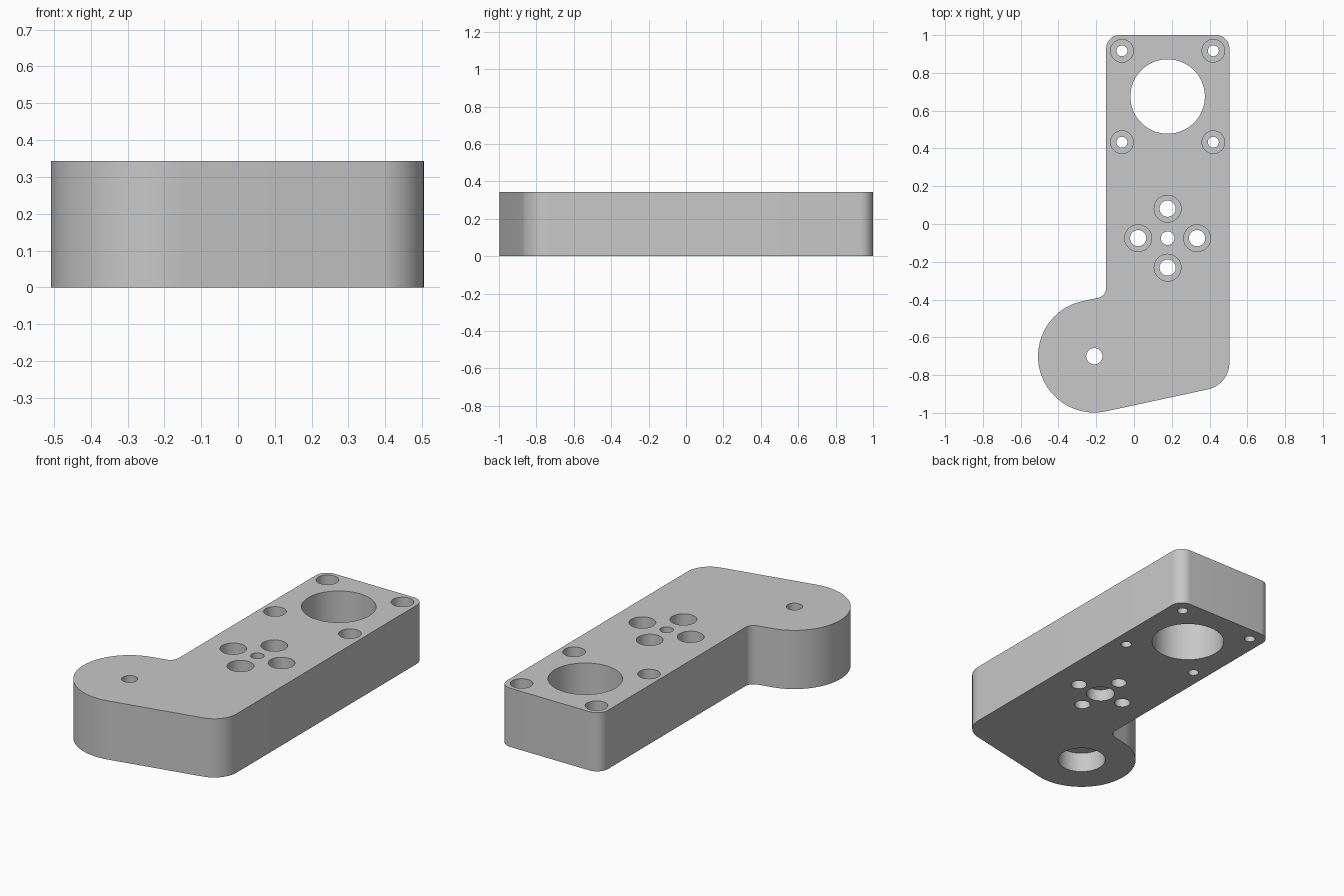
import bpy, bmesh, math
from mathutils import Vector

cube = bpy.data.objects.get("Cube")
if cube:
    bpy.data.objects.remove(cube, do_unlink=True)

HEIGHT = 0.343

grey = bpy.data.materials.new("plain grey")
grey.use_nodes = True
colour = (0.58, 0.58, 0.58, 1)
grey.diffuse_color = colour
grey.node_tree.nodes["Principled BSDF"].inputs["Base Color"].default_value = colour


def fillet(prev, corner, nxt, radius, steps=12):
    """Points of an arc that rounds one corner of the outline."""
    a, c, b = Vector(prev), Vector(corner), Vector(nxt)
    u, v = (a - c).normalized(), (b - c).normalized()
    half = u.angle(v) / 2
    start = c + u * radius / math.tan(half)
    end = c + v * radius / math.tan(half)
    centre = c + (u + v).normalized() * radius / math.sin(half)
    p, q = start - centre, end - centre
    sweep = p.angle(q)
    return [centre + (p * math.sin(sweep * (1 - t)) + q * math.sin(sweep * t)) / math.sin(sweep)
            for t in (i / steps for i in range(steps + 1))]


def make_object(name, bm):
    bmesh.ops.recalc_face_normals(bm, faces=bm.faces)
    mesh = bpy.data.meshes.new(name)
    bm.to_mesh(mesh)
    bm.free()
    mesh.materials.append(grey)
    obj = bpy.data.objects.new(name, mesh)
    bpy.context.collection.objects.link(obj)
    return obj


# Outline: a straight arm with a round pivot lobe joined by two parallel tangents
LEFT, RIGHT, BACK = -0.147, 0.505, 1.0
pivot, lobe_r = Vector((-0.21, -0.70)), 0.298
tilt = math.atan(0.215)
across = Vector((-math.sin(tilt), math.cos(tilt)))
upper, lower = pivot + across * lobe_r, pivot - across * lobe_r


def on_line(point, x):
    return Vector((x, point.y + (x - point.x) * math.tan(tilt)))


inner, outer = on_line(upper, LEFT), on_line(lower, RIGHT)
back_left, back_right = Vector((LEFT, BACK)), Vector((RIGHT, BACK))
outline = [pivot + lobe_r * Vector((math.cos(a), math.sin(a)))
           for a in (tilt + math.pi / 2 + math.pi * i / 48 for i in range(49))]
outline += fillet(lower, outer, back_right, 0.145)
outline += fillet(outer, back_right, back_left, 0.07)
outline += fillet(back_right, back_left, inner, 0.07)
outline += fillet(back_left, inner, upper, 0.055)

bm = bmesh.new()
base = bm.faces.new([bm.verts.new((p.x, p.y, 0)) for p in outline])
top = bmesh.ops.extrude_face_region(bm, geom=[base], use_keep_orig=True)
bmesh.ops.translate(bm, vec=(0, 0, HEIGHT),
                    verts=[g for g in top["geom"] if isinstance(g, bmesh.types.BMVert)])
bracket = make_object("bracket_body", bm)


# Stepped holes: lower radius up to the step height, upper radius above it
def add_hole(bm, x, y, low_r, high_r=None, step=0.1, sides=48):
    profile = [(low_r, -0.1)]
    if high_r:
        profile += [(low_r, step), (high_r, step)]
    profile.append((high_r or low_r, HEIGHT + 0.1))
    rings = [[bm.verts.new((x + r * math.cos(math.tau * i / sides),
                            y + r * math.sin(math.tau * i / sides), z))
              for i in range(sides)] for r, z in profile]
    for a, b in zip(rings, rings[1:]):
        for i in range(sides):
            j = (i + 1) % sides
            bm.faces.new((a[i], a[j], b[j], b[i]))
    bm.faces.new(rings[0][::-1])
    bm.faces.new(rings[-1])


bm = bmesh.new()
arm_x, motor_y, cross_y = 0.178, 0.675, -0.075
# Large bore with four counterbored screws around it
add_hole(bm, arm_x, motor_y, 0.197, sides=96)
for sx in (-1, 1):
    for sy in (-1, 1):
        add_hole(bm, arm_x + sx * 0.242, motor_y + sy * 0.242, 0.029, 0.06)
# Cross of four counterbored screws around a small stepped hole
for dx, dy in ((1, 0), (-1, 0), (0, 1), (0, -1)):
    add_hole(bm, arm_x + dx * 0.156, cross_y + dy * 0.156, 0.043, 0.071)
add_hole(bm, arm_x, cross_y, 0.077, 0.036, step=0.07)
# Pivot hole with a wide seat underneath
add_hole(bm, pivot.x, pivot.y, 0.13, 0.043, step=0.117)
cutter = make_object("hole_cutter", bm)
cutter.hide_render = True

cut = bracket.modifiers.new("holes", 'BOOLEAN')
cut.operation = 'DIFFERENCE'
cut.solver = 'EXACT'
cut.object = cutter
bpy.ops.object.select_all(action='DESELECT')
bracket.select_set(True)
bpy.context.view_layer.objects.active = bracket
bpy.ops.object.modifier_apply(modifier=cut.name)
bpy.data.objects.remove(cutter, do_unlink=True)
bpy.ops.object.shade_smooth_by_angle(angle=math.radians(30))
